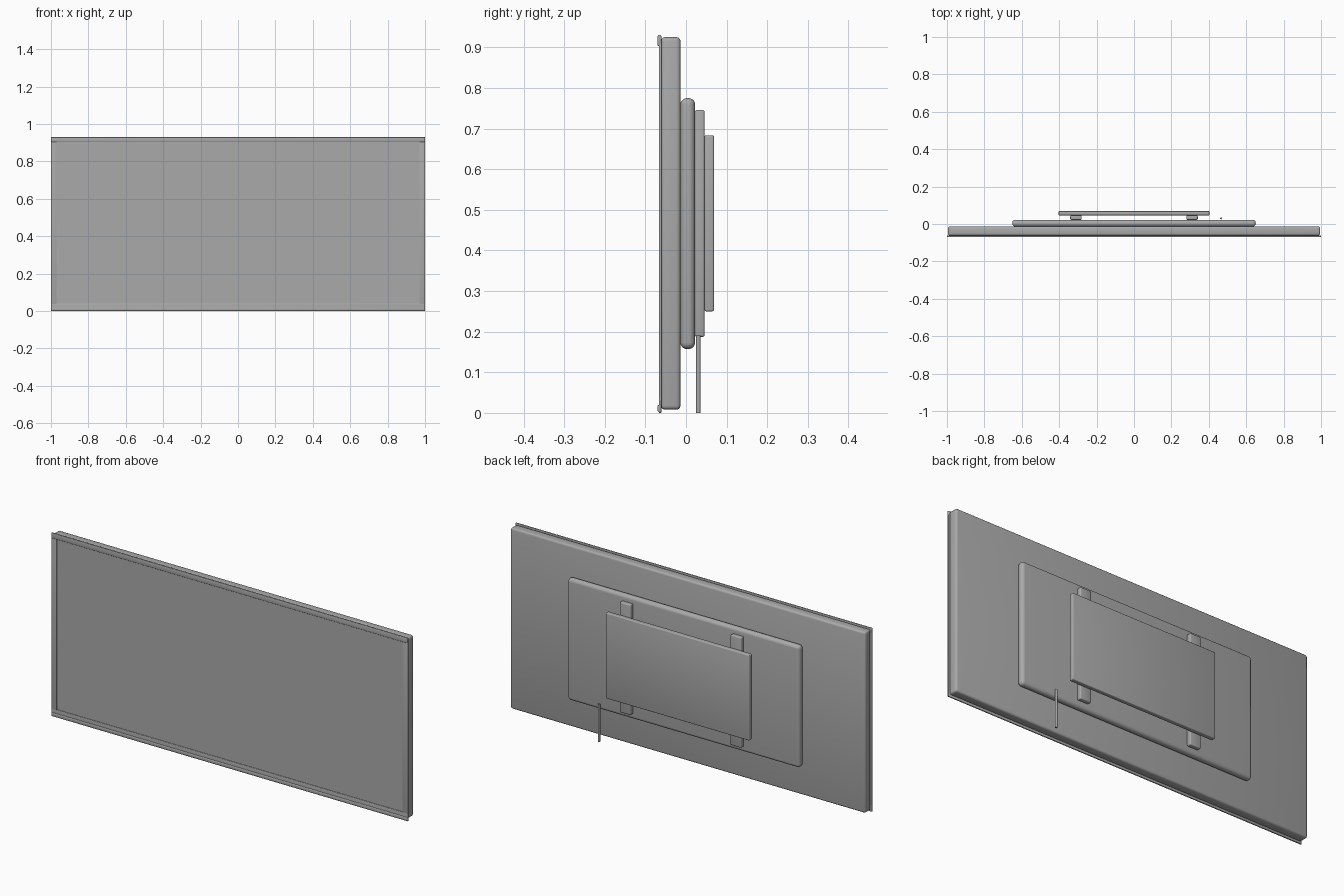
import bpy, math

if "Cube" in bpy.data.objects:
    bpy.data.objects.remove(bpy.data.objects["Cube"])

grey = bpy.data.materials.new("mid grey plastic")
grey.diffuse_color = (0.4, 0.4, 0.4, 1)
grey.use_nodes = True
grey.node_tree.nodes["Principled BSDF"].inputs["Base Color"].default_value = grey.diffuse_color


def finish(ob, name):
    ob.name = name
    ob.data.materials.append(grey)
    bpy.ops.object.shade_smooth_by_angle(angle=math.radians(35))
    return ob


def box(name, x, y, z, bevel=0.0, segments=3):
    """Box from (min, max) ranges with rounded edges."""
    bpy.ops.mesh.primitive_cube_add(size=1)
    ob = bpy.context.object
    ranges = (x, y, z)
    ob.location = [(a + b) / 2 for a, b in ranges]
    ob.scale = [b - a for a, b in ranges]
    bpy.ops.object.transform_apply(location=False, rotation=False, scale=True)
    if bevel:
        mod = ob.modifiers.new("rounding", 'BEVEL')
        mod.width = bevel
        mod.segments = segments
        bpy.ops.object.modifier_apply(modifier=mod.name)
    return finish(ob, name)


# Screen and the thin frame around it
box("screen", (-0.975, 0.975), (-0.0645, -0.0605), (0.035, 0.91))
box("frame_top", (-1, 1), (-0.070, -0.0605), (0.903, 0.93), 0.0035)
box("frame_bottom", (-1, 1), (-0.067, -0.0605), (0.0, 0.04), 0.002)
box("frame_bottom_lip", (-1, 1), (-0.070, -0.0605), (0.002, 0.02), 0.004)
for side, (a, b) in (("left", (-1, -0.97)), ("right", (0.97, 1))):
    box("frame_" + side, (a, b), (-0.067, -0.0605), (0.03, 0.91), 0.001)

# Main housing and the rounded bulge on its back
box("housing", (-0.995, 0.995), (-0.0615, -0.0135), (0.008, 0.925), 0.01)
box("back_bulge", (-0.651, 0.651), (-0.0138, 0.0225), (0.157, 0.775), 0.0165, 5)

# Wall mount: two vertical rails and a plate
for side, s in (("left", -1), ("right", 1)):
    box("mount_rail_" + side, sorted((s * 0.28, s * 0.341)), (0.0222, 0.0457),
        (0.187, 0.746), 0.005)
box("mount_plate", (-0.403, 0.403), (0.0455, 0.069), (0.25, 0.683), 0.004)

# Hanging power cable
bpy.ops.mesh.primitive_cylinder_add(vertices=16, radius=0.0055, depth=0.19,
                                    location=(0.466, 0.0305, 0.095))
finish(bpy.context.object, "power_cable")
